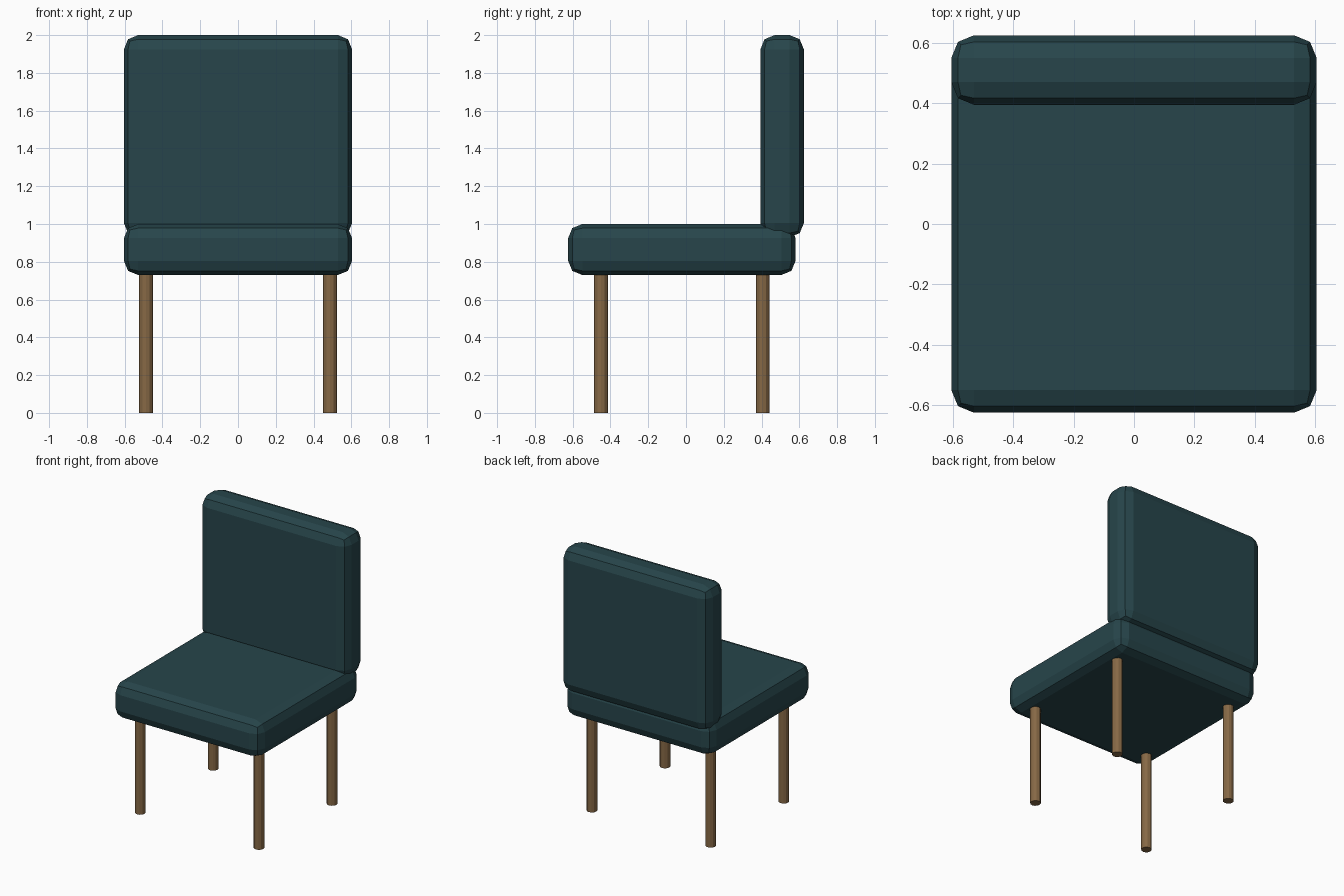
import bpy, bmesh
from mathutils import Matrix, Vector

if "Cube" in bpy.data.objects:
    bpy.data.objects.remove(bpy.data.objects["Cube"])


def material(name, rgb):
    m = bpy.data.materials.new(name)
    m.diffuse_color = (*rgb, 1)
    m.use_nodes = True
    m.node_tree.nodes["Principled BSDF"].inputs["Base Color"].default_value = m.diffuse_color
    return m


teal = material("dark teal fabric", (0.02, 0.06, 0.07))
wood = material("brown wood", (0.24, 0.14, 0.06))


def finish(name, bm, mat):
    me = bpy.data.meshes.new(name)
    bm.to_mesh(me)
    bm.free()
    me.materials.append(mat)
    ob = bpy.data.objects.new(name, me)
    bpy.context.collection.objects.link(ob)
    return ob


def cushion(name, lo, hi, bevel=0.075):
    """Box between two corners with a two-step rounded edge."""
    lo, hi = Vector(lo), Vector(hi)
    bm = bmesh.new()
    bmesh.ops.create_cube(bm, size=1, matrix=Matrix.Translation((lo + hi) / 2)
                          @ Matrix.Diagonal((*(hi - lo), 1)))
    bmesh.ops.bevel(bm, geom=bm.edges[:], offset=bevel, segments=2,
                    profile=0.5, affect='EDGES')
    return finish(name, bm, teal)


def leg(name, x, y, top=0.75, radius=0.036):
    bm = bmesh.new()
    bmesh.ops.create_cone(bm, cap_ends=True, segments=12, radius1=radius,
                          radius2=radius, depth=top,
                          matrix=Matrix.Translation((x, y, top / 2)))
    return finish(name, bm, wood)


# Upholstered seat and backrest
cushion("seat", (-0.604, -0.624, 0.73), (0.604, 0.58, 1.0))
cushion("backrest", (-0.604, 0.394, 0.93), (0.604, 0.624, 2.0))

# Four round legs
for row, y in (("front", -0.45), ("back", 0.406)):
    for side, x in (("left", -0.487), ("right", 0.487)):
        leg(f"{row}_{side}_leg", x, y)
